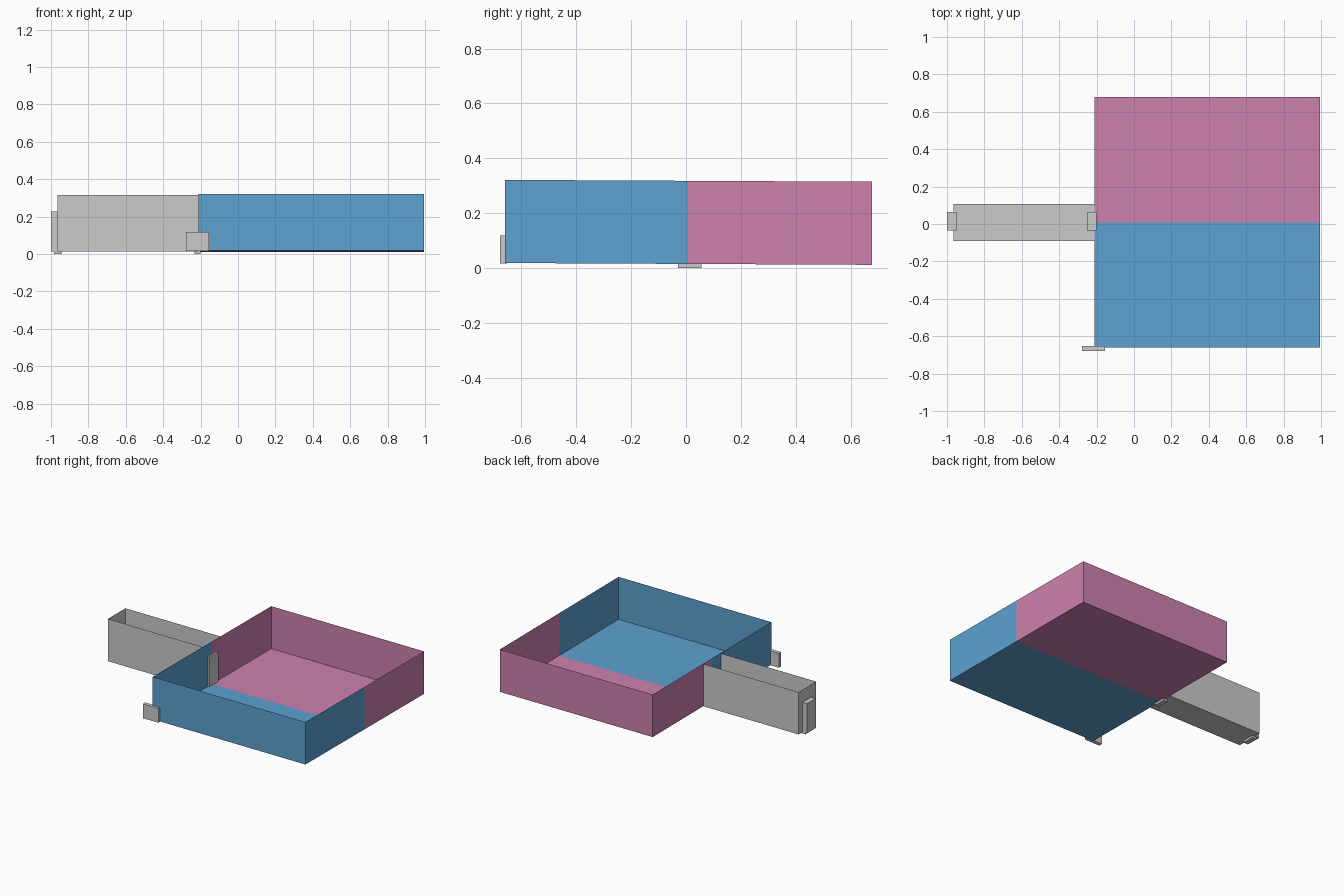
import bpy, bmesh

if "Cube" in bpy.data.objects:
    bpy.data.objects.remove(bpy.data.objects["Cube"])


def material(name, rgb):
    m = bpy.data.materials.new(name)
    m.diffuse_color = (*rgb, 1)
    m.use_nodes = True
    m.node_tree.nodes["Principled BSDF"].inputs["Base Color"].default_value = m.diffuse_color
    return m


def box(name, x, y, z, skip=(), mat=None, lean=None):
    """Box from ranges; skip lists the open sides, given as (axis, end)."""
    bm = bmesh.new()
    bmesh.ops.create_cube(bm, size=1)
    for v in bm.verts:
        v.co = [r[0] if c < 0 else r[1] for r, c in zip((x, y, z), v.co)]
        if lean:
            v.co.z += lean * v.co.y
    bm.normal_update()
    gone = [f for f in bm.faces
            if any(f.normal[a] * s > 0.9 for a, s in skip)]
    bmesh.ops.delete(bm, geom=gone, context='FACES')
    me = bpy.data.meshes.new(name)
    bm.to_mesh(me)
    bm.free()
    ob = bpy.data.objects.new(name, me)
    bpy.context.collection.objects.link(ob)
    if mat:
        me.materials.append(mat)
    return ob


blue = material("blue", (0.11, 0.36, 0.64))
pink = material("pink", (0.62, 0.22, 0.43))

TOP = (2, 1)
LEAN = -0.005  # the room settles very slightly towards the back

# Open-topped room in two coloured halves with thin sheet walls
box("room_front_half", (-0.212, 0.995), (-0.66, 0.008), (0.015, 0.318),
    [TOP, (1, 1)], blue, LEAN)
box("room_back_half", (-0.212, 0.995), (0.008, 0.678), (0.015, 0.318),
    [TOP, (1, -1)], pink, LEAN)

# Open-topped corridor, closed at its outer end
box("corridor", (-0.965, -0.212), (-0.09, 0.108), (0.014, 0.316),
    [TOP, (0, 1)])

# Doors at both ends of the corridor, each with a sill reaching the ground
for name, x in (("outer", -1.0), ("inner", -0.25)):
    box(name + "_door", (x, x + 0.05), (-0.036, 0.063), (0.014, 0.226))
    box(name + "_door_sill", (x + 0.017, x + 0.055 if x < -0.5 else x + 0.05),
        (-0.03, 0.057), (0.0, 0.015))

# Small panel on the front corner of the room
box("corner_panel", (-0.277, -0.155), (-0.678, -0.652), (0.016, 0.118))
